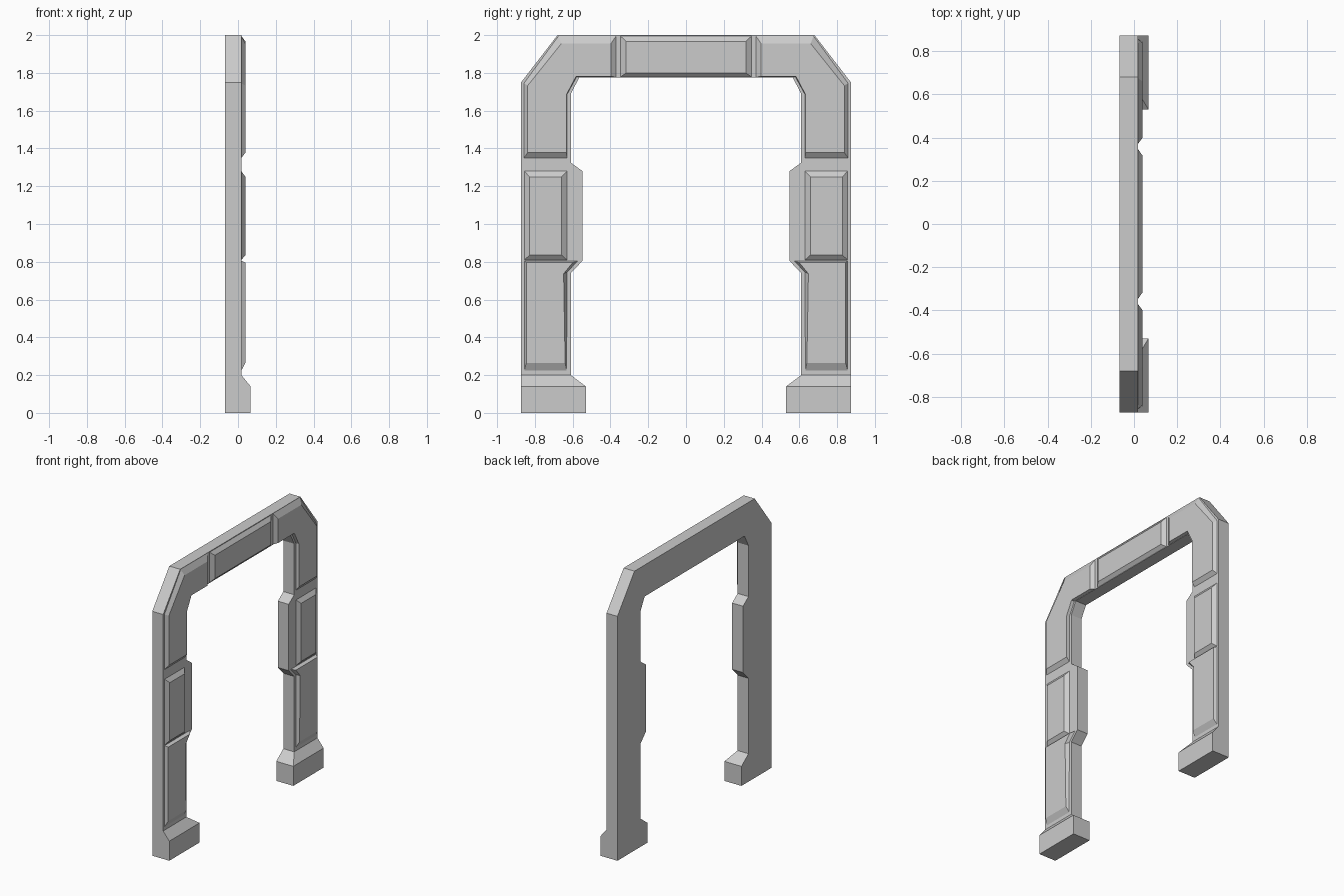
import bpy, bmesh

if "Cube" in bpy.data.objects:
    bpy.data.objects.remove(bpy.data.objects["Cube"])

BACK, FACE, RAISED, FOOT = -0.068, 0.018, 0.039, 0.067


def loft(name, lower, upper, mirror=True):
    """Closed solid between two matching rings of 3D points."""
    bm = bmesh.new()
    a = [bm.verts.new(p) for p in lower]
    b = [bm.verts.new(p) for p in upper]
    n = len(a)
    bm.faces.new(a[::-1])
    bm.faces.new(b)
    for i in range(n):
        j = (i + 1) % n
        bm.faces.new((a[i], a[j], b[j], b[i]))
    bmesh.ops.recalc_face_normals(bm, faces=bm.faces[:])
    me = bpy.data.meshes.new(name)
    bm.to_mesh(me)
    bm.free()
    ob = bpy.data.objects.new(name, me)
    bpy.context.collection.objects.link(ob)
    if mirror:
        m = ob.modifiers.new("mirror", 'MIRROR')
        m.use_axis = (False, True, False)
        m.use_mirror_merge = False
    return ob


def at_x(x, pts):
    return [(x, y, z) for y, z in pts]


def at_z(z, x0, x1, y0, y1):
    return [(x0, y0, z), (x1, y0, z), (x1, y1, z), (x0, y1, z)]


def panel(name, base, top, mirror=True):
    """Raised trim panel with bevelled rim on the face of the frame."""
    return loft(name, at_x(FACE, base), at_x(RAISED, top), mirror)


def rect(y0, y1, z0, z1):
    return [(y0, z0), (y1, z0), (y1, z1), (y0, z1)]


# Main arch: half profile reflected to the other side
half = [(0.565, 1.775), (0.61, 1.69), (0.61, 1.325), (0.548, 1.28),
        (0.548, 0.805), (0.61, 0.74), (0.61, 0.2), (0.873, 0.2),
        (0.873, 1.75), (0.68, 2.0)]
outline = half + [(-y, z) for y, z in reversed(half)]
loft("arch_frame", at_x(BACK, outline), at_x(FACE, outline), False)

# Feet: block with a sloped shoulder
loft("foot_block", at_z(0, BACK, FOOT, 0.53, 0.873),
     at_z(0.14, BACK, FOOT, 0.53, 0.873))
loft("foot_shoulder", at_z(0.14, BACK, FOOT, 0.53, 0.873),
     at_z(0.2, BACK, FACE, 0.61, 0.873))

# Lower leg panels
panel("lower_panel",
      [(0.632, 0.225), (0.856, 0.225), (0.856, 0.805), (0.572, 0.805), (0.63, 0.745)],
      [(0.64, 0.265), (0.845, 0.265), (0.845, 0.795), (0.6, 0.795), (0.648, 0.737)])

# Middle leg panels
panel("middle_panel", rect(0.63, 0.856, 0.81, 1.28), rect(0.658, 0.828, 0.835, 1.25))

# Corner panels wrapping from leg to lintel
panel("corner_panel",
      [(0.63, 1.35), (0.858, 1.35), (0.858, 1.745), (0.675, 1.995),
       (0.37, 1.995), (0.37, 1.777), (0.58, 1.777), (0.63, 1.685)],
      [(0.632, 1.378), (0.838, 1.378), (0.838, 1.733), (0.66, 1.955),
       (0.398, 1.955), (0.398, 1.782), (0.582, 1.782), (0.632, 1.687)])

# Lintel panel
panel("lintel_panel", rect(-0.347, 0.347, 1.778, 1.995),
      rect(-0.317, 0.317, 1.8, 1.967), False)
